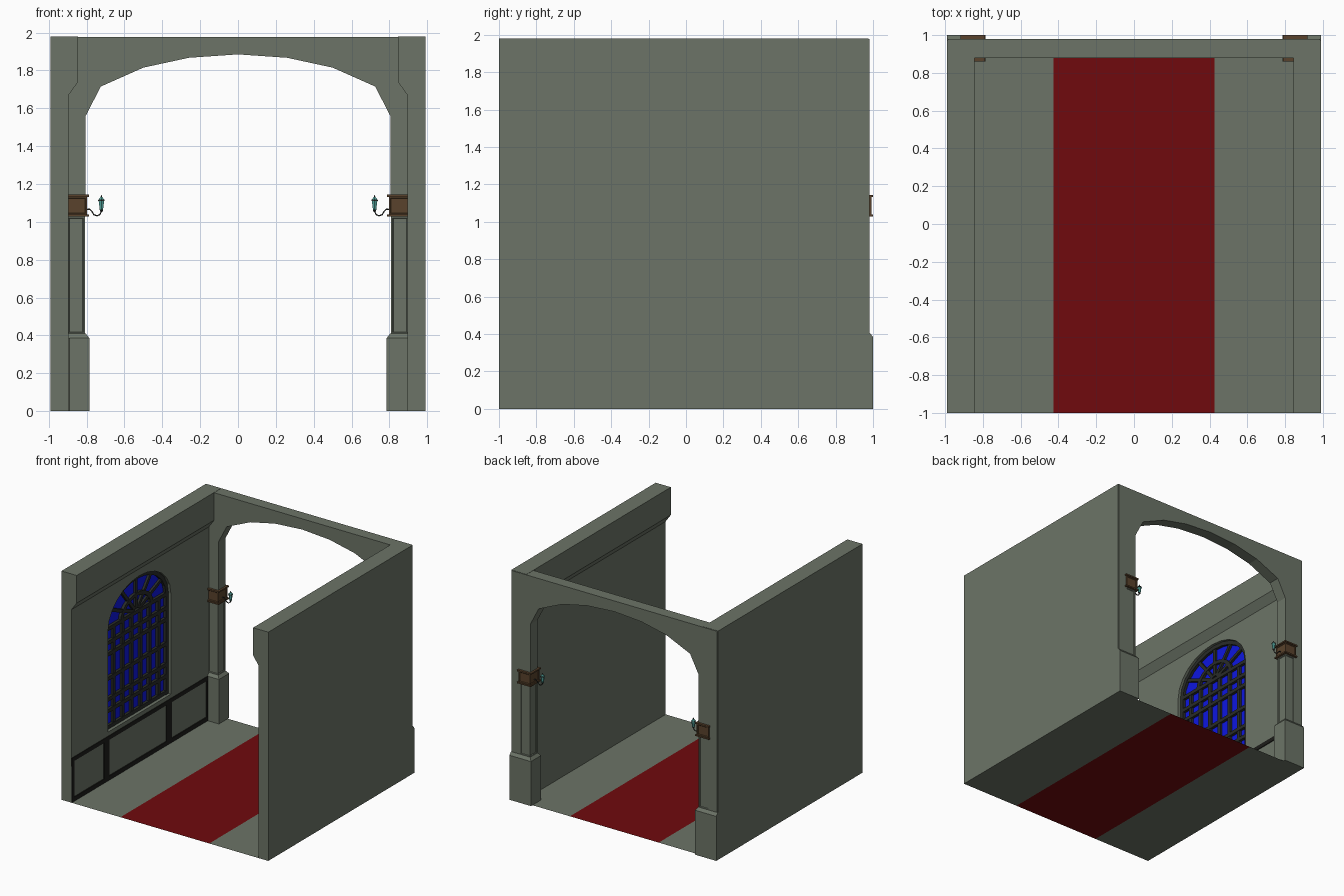
import bpy, bmesh, math
from mathutils import Vector, Matrix

if "Cube" in bpy.data.objects:
    bpy.data.objects.remove(bpy.data.objects["Cube"])

def mat(name, r, g, b):
    m = bpy.data.materials.new(name)
    m.diffuse_color = (r, g, b, 1)
    m.use_nodes = True
    m.node_tree.nodes["Principled BSDF"].inputs["Base Color"].default_value = m.diffuse_color
    return m

STONE = mat("stone", 0.15, 0.175, 0.135)
CARPET = mat("carpet_red", 0.16, 0.003, 0.004)
WOOD = mat("brown_wood", 0.10, 0.055, 0.025)
DARK = mat("dark_panel", 0.012, 0.012, 0.010)
IRON = mat("iron", 0.022, 0.025, 0.022)
BLUE = mat("blue_glass", 0.004, 0.008, 0.75)
TEAL = mat("teal_glass", 0.09, 0.40, 0.36)

def finish(name, bm, m):
    bmesh.ops.recalc_face_normals(bm, faces=bm.faces)
    me = bpy.data.meshes.new(name)
    bm.to_mesh(me)
    bm.free()
    me.materials.append(m)
    o = bpy.data.objects.new(name, me)
    bpy.context.collection.objects.link(o)
    return o

def add_box(bm, lo, hi):
    lo, hi = Vector(lo), Vector(hi)
    mx = Matrix.Translation((lo + hi) / 2) @ Matrix.Diagonal((*(hi - lo), 1))
    return bmesh.ops.create_cube(bm, size=1, matrix=mx)

def panelled(bm, lo, hi, dirs, rim, depth):
    """Box with a recessed panel on every face pointing along dirs."""
    vs = add_box(bm, lo, hi)["verts"]
    for f in list({f for v in vs for f in v.link_faces}):
        f.normal_update()
        if any(f.normal.dot(Vector(d)) > 0.9 for d in dirs):
            bmesh.ops.inset_region(bm, faces=[f], thickness=rim)
            bmesh.ops.inset_region(bm, faces=[f], thickness=0.006, depth=-depth)

def prism(name, pts, axis, a, b, m):
    """Extrude a 2D profile along x or y."""
    bm = bmesh.new()
    put = (lambda p: (a, p[0], p[1])) if axis == 'x' else (lambda p: (p[0], a, p[1]))
    f = bm.faces.new([bm.verts.new(put(p)) for p in pts])
    r = bmesh.ops.extrude_face_region(bm, geom=[f])
    d = (b - a, 0, 0) if axis == 'x' else (0, b - a, 0)
    bmesh.ops.translate(bm, vec=d, verts=[v for v in r["geom"] if isinstance(v, bmesh.types.BMVert)])
    return finish(name, bm, m)

# Floor strips and carpet
for name, x0, x1, m in (("floor_left", -0.99, -0.425, STONE), ("carpet", -0.425, 0.425, CARPET),
                        ("floor_right", 0.425, 0.99, STONE)):
    bm = bmesh.new()
    bm.faces.new([bm.verts.new(p) for p in ((x0, -1, 0), (x1, -1, 0), (x1, 0.98, 0), (x0, 0.98, 0))])
    finish(name, bm, m)

# Side walls with cornice
walls = {}
for s, side in ((-1, "left"), (1, "right")):
    prof = [(0.99, 0), (0.895, 0), (0.895, 1.67), (0.845, 1.74), (0.845, 1.98), (0.99, 1.98)]
    walls[side] = prism(side + "_wall", [(s * x, z) for x, z in prof], 'y', -1, 0.975, STONE)

# Window recess in the left wall
YC, HW, Z0, ZS, RISE = -0.07, 0.43, 0.42, 1.29, 0.32
def ell(k, t):
    return (YC + HW * k * math.cos(t), ZS + (RISE - HW * (1 - k)) * math.sin(t)) if k > 0.8 else \
           (YC + HW * k * math.cos(t), ZS + RISE * k * math.sin(t))
ANG = [math.pi * i / 12 for i in range(13)]
outline = [(YC - HW, Z0), (YC + HW, Z0)] + [ell(1, t) for t in ANG]
cut = prism("window_cutter", outline, 'x', -0.95, -0.85, STONE)
cut.hide_render = True
cut.hide_viewport = True
mod = walls["left"].modifiers.new("recess", 'BOOLEAN')
mod.operation, mod.object, mod.solver = 'DIFFERENCE', cut, 'EXACT'
prism("window_glass", outline, 'x', -0.948, -0.942, BLUE)

# Window frame, glazing bars and fan light
X0, X1 = -0.945, -0.918
for name, ko, ki in (("window_arch_frame", 0.999, 0.92), ("fan_inner_arc", 0.52, 0.43)):
    prism(name, [ell(ko, t) for t in ANG] + [ell(ki, t) for t in reversed(ANG)], 'x', X0, X1, IRON)
bm = bmesh.new()
for y in (-HW + 0.018, HW - 0.018):
    add_box(bm, (X0, YC + y - 0.018, Z0), (X1, YC + y + 0.018, ZS))
for i in range(1, 7):
    y = YC - HW + 2 * HW * i / 7
    add_box(bm, (X0, y - 0.017, Z0), (X1 - 0.004, y + 0.017, ZS))
for z in (Z0 + 0.02, 0.58, 0.68, 0.86, 1.07, 1.17, ZS):
    add_box(bm, (X0, YC - HW, z - 0.016), (X1, YC + HW, z + 0.016))
finish("window_bars", bm, IRON)
for i in range(1, 6):
    t = math.pi * i / 6
    a, b = Vector(ell(0.1, t)), Vector(ell(0.95, t))
    n = (b - a).normalized().orthogonal() * 0.014
    prism("fan_spoke", [a - n, b - n, b + n, a + n], 'x', X0, X1 - 0.004, IRON)

# Wainscot panels below the window
bm = bmesh.new()
for y0, y1 in ((-1, -0.52), (-0.52, 0.33), (0.33, 0.88)):
    panelled(bm, (-0.91, y0, 0.001), (-0.89, y1, 0.385), [(1, 0, 0)], 0.05, 0.008)
finish("wainscot", bm, DARK)

# Archway above the columns
half = [(0.805, 1.03), (0.805, 1.56), (0.725, 1.715), (0.50, 1.815), (0.26, 1.867)]
arch = [(-0.985, 1.978), (-0.985, 1.03)] + [(-x, z) for x, z in half] + [(0, 1.885)] \
    + half[::-1] + [(0.985, 1.03), (0.985, 1.978)]
prism("archway", [(x, z) for x, z in arch], 'y', 0.88, 0.98, STONE)

for s, side in ((-1, "left"), (1, "right")):
    def sx(a, b):
        return min(s * a, s * b), max(s * a, s * b)
    # Plinth with sloped top
    bm = bmesh.new()
    a, b = sx(0.785, 0.99)
    add_box(bm, (a, 0.86, 0), (b, 1.0, 0.385))
    top = [f for f in bm.faces if f.calc_center_median().z > 0.38]
    r = bmesh.ops.extrude_face_region(bm, geom=top)
    vs = [v for v in r["geom"] if isinstance(v, bmesh.types.BMVert)]
    for v in vs:
        v.co.z = 0.41
        v.co.y += 0.02 if v.co.y < 0.9 else -0.02
        if abs(v.co.x) < 0.9:
            v.co.x += s * 0.02
    bmesh.ops.delete(bm, geom=top, context='FACES')
    finish(side + "_column_plinth", bm, STONE)
    # Panelled shaft
    bm = bmesh.new()
    a, b = sx(0.808, 0.905)
    panelled(bm, (a, 0.88, 0.405), (b, 0.98, 1.03), [(0, -1, 0), (0, 1, 0), (-s, 0, 0)], 0.013, 0.006)
    a, b = sx(0.905, 0.985)
    add_box(bm, (a, 0.88, 0.405), (b, 0.98, 1.03))
    finish(side + "_column_shaft", bm, STONE)
    # Wooden capital block with rims
    bm = bmesh.new()
    a, b = sx(0.797, 0.91)
    panelled(bm, (a, 0.868, 1.035), (b, 0.992, 1.135), [(0, -1, 0), (0, 1, 0), (-s, 0, 0)], 0.012, 0.005)
    a, b = sx(0.788, 0.918)
    for z in (1.028, 1.132):
        add_box(bm, (a, 0.86, z), (b, 1.0, z + 0.012))
    finish(side + "_wood_block", bm, WOOD)
    # Curved lamp arm
    cu = bpy.data.curves.new(side + "_lamp_arm", 'CURVE')
    cu.dimensions, cu.bevel_depth, cu.bevel_resolution = '3D', 0.004, 1
    pts = [(0.80, 1.065), (0.785, 1.067), (0.772, 1.055), (0.762, 1.038), (0.745, 1.032),
           (0.73, 1.038), (0.722, 1.055), (0.722, 1.066)]
    sp = cu.splines.new('POLY')
    sp.points.add(len(pts) - 1)
    for p, (x, z) in zip(sp.points, pts):
        p.co = (s * x, 0.93, z, 1)
    cu.materials.append(IRON)
    bpy.context.collection.objects.link(bpy.data.objects.new(side + "_lamp_arm", cu))
    # Lantern glass, collar, cap and finial
    for name, r1, r2, z0, z1, m in (("lamp_cup", 0.006, 0.011, 1.052, 1.064, IRON),
                                    ("lamp_glass", 0.010, 0.017, 1.064, 1.113, TEAL),
                                    ("lamp_collar", 0.020, 0.019, 1.111, 1.117, IRON),
                                    ("lamp_cap", 0.018, 0.006, 1.117, 1.130, TEAL),
                                    ("lamp_finial", 0.006, 0.001, 1.130, 1.142, IRON)):
        bm = bmesh.new()
        bmesh.ops.create_cone(bm, cap_ends=True, segments=6, radius1=r1, radius2=r2, depth=z1 - z0,
                              matrix=Matrix.Translation((s * 0.722, 0.93, (z0 + z1) / 2)))
        finish(side + "_" + name, bm, m)
